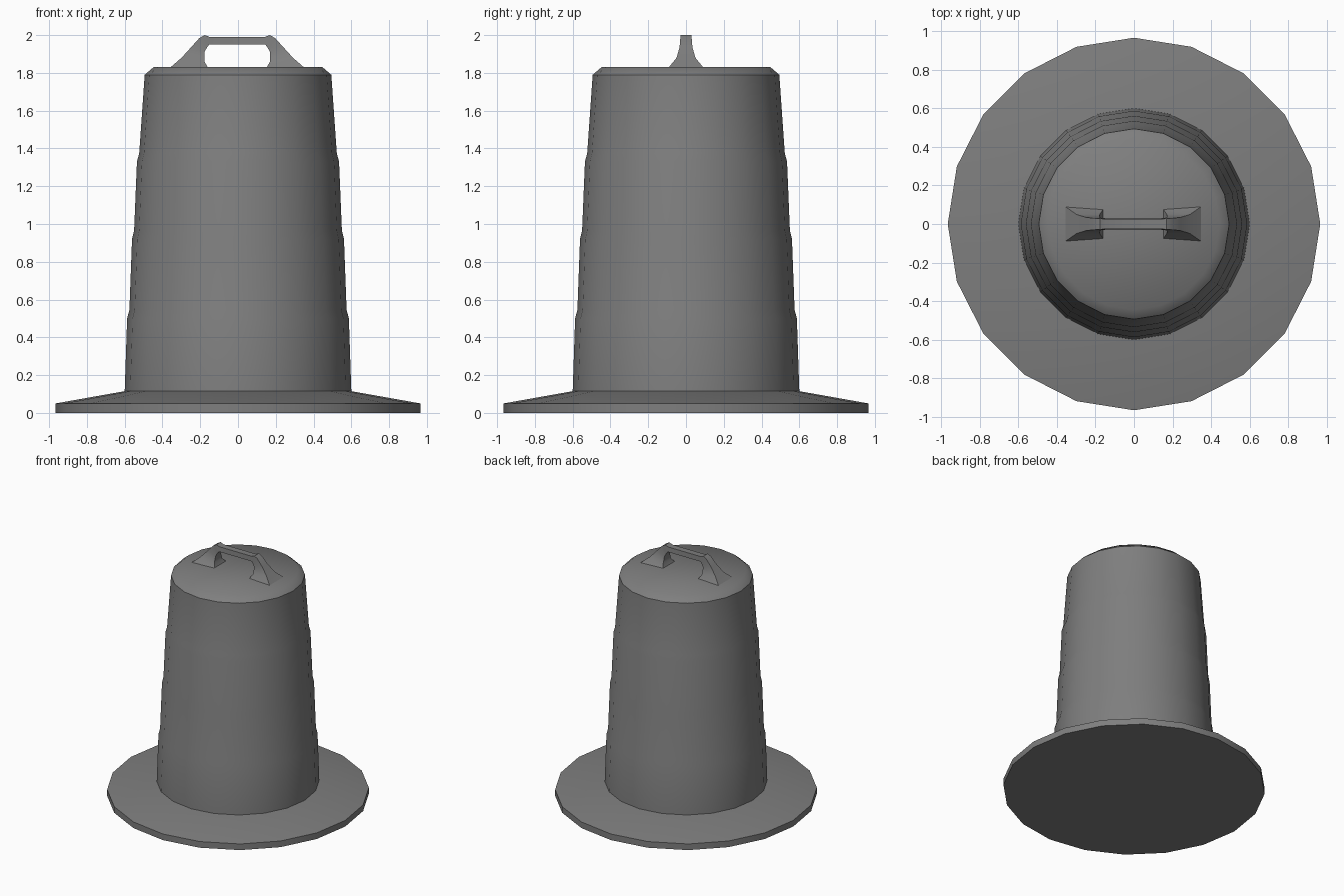
import bpy, bmesh, math
from mathutils import Vector

cube = bpy.data.objects.get("Cube")
if cube:
    bpy.data.objects.remove(cube)

grey = bpy.data.materials.new("mid grey")
grey.use_nodes = True
colour = (0.21, 0.21, 0.21, 1)
grey.diffuse_color = colour
grey.node_tree.nodes["Principled BSDF"].inputs["Base Color"].default_value = colour


def loft(name, rings, angle):
    """Skin closed rings of points, cap both ends, smooth below the angle."""
    bm = bmesh.new()
    loops = [[bm.verts.new(p) for p in ring] for ring in rings]
    for a, b in zip(loops, loops[1:]):
        n = len(a)
        for i in range(n):
            j = (i + 1) % n
            bm.faces.new((a[i], a[j], b[j], b[i]))
    bm.faces.new(loops[0])
    bm.faces.new(loops[-1])
    bmesh.ops.recalc_face_normals(bm, faces=bm.faces)
    mesh = bpy.data.meshes.new(name)
    bm.to_mesh(mesh)
    bm.free()
    mesh.materials.append(grey)
    ob = bpy.data.objects.new(name, mesh)
    bpy.context.collection.objects.link(ob)
    bpy.ops.object.select_all(action='DESELECT')
    ob.select_set(True)
    bpy.context.view_layer.objects.active = ob
    bpy.ops.object.shade_smooth_by_angle(angle=math.radians(angle))
    return ob


def circle(r, z, sides=20):
    step = math.tau / sides
    return [Vector((r * math.cos(i * step), r * math.sin(i * step), z)) for i in range(sides)]


# Wide foot plate with a sloping top
loft("base_flange", [circle(r, z) for r, z in
                     ((0.966, 0), (0.966, 0.05), (0.6, 0.115))], 35)

# Tapered body with three small steps and a chamfered lid
body = [(0.6, 0.112), (0.587, 0.5), (0.575, 0.545), (0.561, 0.92), (0.55, 0.965),
        (0.535, 1.33), (0.523, 1.375), (0.494, 1.79), (0.445, 1.832)]
loft("tapered_body", [circle(r, z) for r, z in body], 42)

# Carrying handle: inner x, z, outer x, z, inner and outer half width
half = [(0.155, 1.828, 0.355, 1.828, 0.078, 0.092),
        (0.174, 1.86, 0.295, 1.88, 0.05, 0.05),
        (0.174, 1.91, 0.245, 1.935, 0.034, 0.034),
        (0.16, 1.935, 0.2, 1.985, 0.031, 0.03),
        (0.148, 1.95, 0.172, 2.0, 0.03, 0.028),
        (0.14, 1.95, 0.145, 1.99, 0.028, 0.026)]


def section(s, xi, zi, xo, zo, wi, wo):
    return [Vector(p) for p in ((s * xi - 0.004, -wi, zi), (s * xi - 0.004, wi, zi),
                                (s * xo - 0.004, wo, zo), (s * xo - 0.004, -wo, zo))]


rings = [section(1, *h) for h in half] + [section(-1, *h) for h in reversed(half)]
loft("carry_handle", rings, 40)
